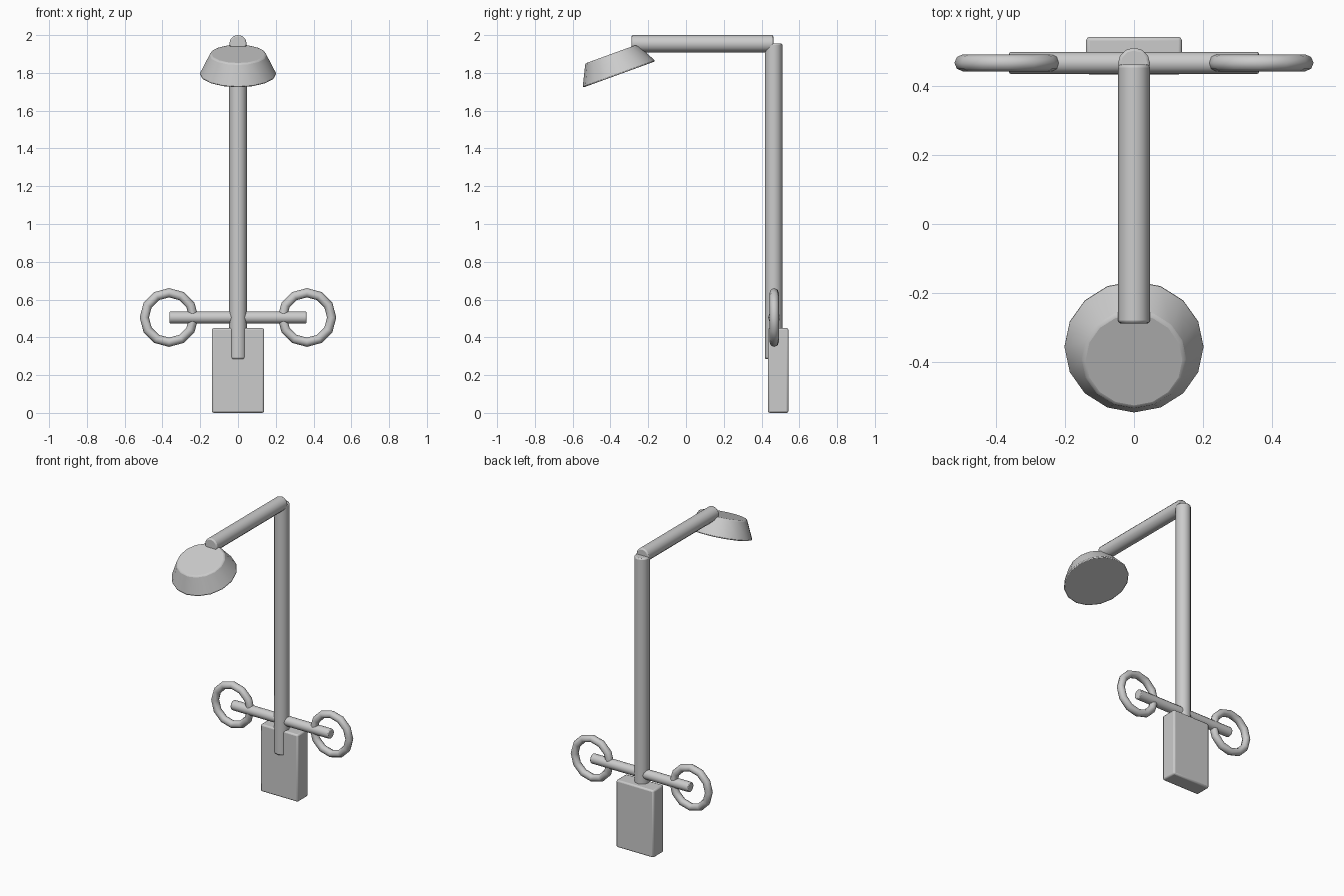
import bpy, math

if "Cube" in bpy.data.objects:
    bpy.data.objects.remove(bpy.data.objects["Cube"])

PI = math.pi


def finish(name, bevel=0.0, angle=40):
    ob = bpy.context.object
    ob.name = name
    if bevel:
        bpy.ops.object.transform_apply(location=False, rotation=False, scale=True)
        m = ob.modifiers.new("soft_edges", "BEVEL")
        m.width = bevel
        m.segments = 2
        m.limit_method = "ANGLE"
        m.angle_limit = math.radians(angle)
    bpy.ops.object.shade_smooth_by_angle(angle=math.radians(50))
    return ob


def rod(name, r, length, loc, rot=(0, 0, 0), bevel=0.008):
    bpy.ops.mesh.primitive_cylinder_add(vertices=12, radius=r, depth=length,
                                        location=loc, rotation=rot)
    return finish(name, bevel)


# upright pole and forward arm, meeting on their axes
rod("pole", 0.047, 1.67, (0, 0.464, 1.12))
rod("arm", 0.046, 0.75, (0, 0.087, 1.955), (PI / 2, 0, 0))

# crossbar with a ring handle at each end
rod("crossbar", 0.032, 0.724, (0, 0.467, 0.505), (0, PI / 2, 0), 0.005)
for name, s in (("left_ring", -1), ("right_ring", 1)):
    bpy.ops.mesh.primitive_torus_add(major_segments=12, minor_segments=8,
                                     major_radius=0.131, minor_radius=0.0245,
                                     location=(s * 0.365, 0.467, 0.505),
                                     rotation=(PI / 2, 0, 0))
    finish(name)

# mounting block
bpy.ops.mesh.primitive_cube_add(size=1, location=(0, 0.488, 0.2245))
bpy.context.object.scale = (0.277, 0.109, 0.449)
finish("mounting_block", 0.01)

# tilted tapered head
tilt = math.radians(20)
h = 0.116
loc = (0, -0.3545 - math.sin(tilt) * h / 2, 1.7915 + math.cos(tilt) * h / 2)
bpy.ops.mesh.primitive_cone_add(vertices=16, radius1=0.205, radius2=0.148, depth=h,
                                location=loc, rotation=(tilt, 0, 0))
finish("head", 0.008)
